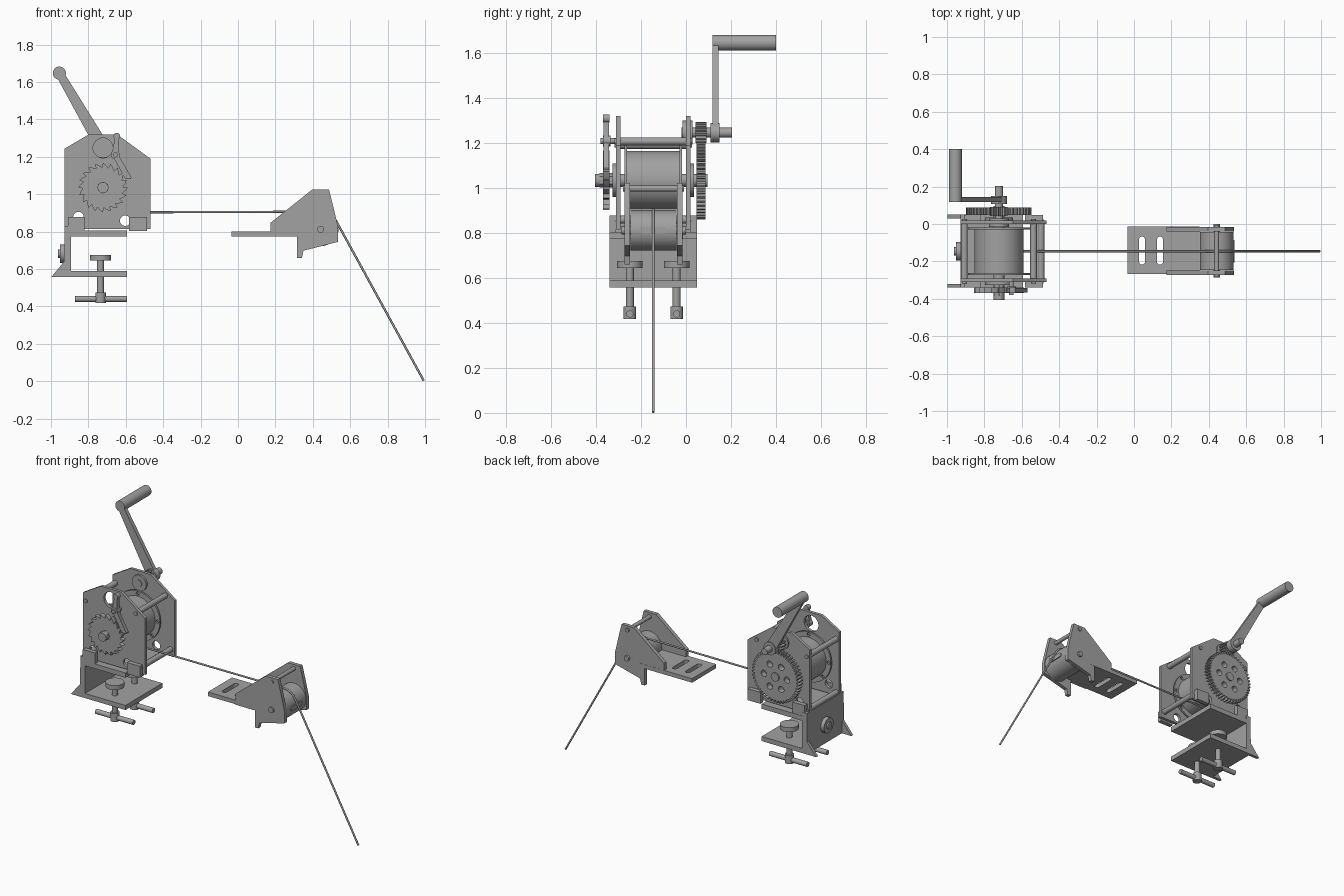
import bpy, math
from math import sin, cos, pi
from mathutils import Vector

if "Cube" in bpy.data.objects:
    bpy.data.objects.remove(bpy.data.objects["Cube"], do_unlink=True)

grey = bpy.data.materials.new("steel grey")
grey.use_nodes = True
grey.diffuse_color = (0.36, 0.36, 0.36, 1)
grey.node_tree.nodes["Principled BSDF"].inputs["Base Color"].default_value = grey.diffuse_color

MID = -0.146                      # centre plane of the winch
DRUM = (-0.722, 1.035)            # drum axle in x, z
CRANK = (-0.722, 1.247)           # crank axle in x, z
ROLLER = (0.442, 0.812)           # fairlead roller in x, z


def flip(y):
    return 2 * MID - y


def finish(ob):
    ob.data.materials.clear()
    ob.data.materials.append(grey)
    bpy.ops.object.select_all(action="DESELECT")
    ob.select_set(True)
    bpy.context.view_layer.objects.active = ob
    bpy.ops.object.shade_smooth_by_angle(angle=math.radians(35))
    return ob


def circle(c, r, n=32):
    return [(c[0] + r * cos(2 * pi * i / n), c[1] + r * sin(2 * pi * i / n)) for i in range(n)]


def ring(c, radius, r, n):
    return [circle(p, r, 16) for p in circle(c, radius, n)]


def slot(c, length, r):
    half = [(r * cos(a * pi / 8), length / 2 - r + r * sin(a * pi / 8)) for a in range(9)]
    return [(c[0] + u, c[1] + v) for u, v in half] + [(c[0] - u, c[1] - v) for u, v in half]


def plate(name, outline, lo, hi, holes=(), upright=True):
    """Outline with holes; upright spans y from lo to hi, otherwise z from lo to hi."""
    cu = bpy.data.curves.new(name, "CURVE")
    cu.dimensions, cu.fill_mode = "2D", "BOTH"
    cu.extrude = (hi - lo) / 2
    for pts in [outline, *holes]:
        sp = cu.splines.new("POLY")
        sp.points.add(len(pts) - 1)
        for p, (u, v) in zip(sp.points, pts):
            p.co = (u, v, 0, 1)
        sp.use_cyclic_u = True
    tmp = bpy.data.objects.new(name, cu)
    bpy.context.collection.objects.link(tmp)
    mesh = bpy.data.meshes.new_from_object(tmp.evaluated_get(bpy.context.evaluated_depsgraph_get()))
    bpy.data.objects.remove(tmp)
    ob = bpy.data.objects.new(name, mesh)
    bpy.context.collection.objects.link(ob)
    mid = (lo + hi) / 2
    ob.location = (0, mid, 0) if upright else (0, 0, mid)
    if upright:
        ob.rotation_euler = (pi / 2, 0, 0)
    return finish(ob)


def box(name, x, y, z):
    bpy.ops.mesh.primitive_cube_add(size=1, location=[sum(a) / 2 for a in (x, y, z)])
    ob = bpy.context.object
    ob.name = name
    ob.scale = [a[1] - a[0] for a in (x, y, z)]
    return finish(ob)


def rod(name, a, b, r, n=32):
    a, b = Vector(a), Vector(b)
    bpy.ops.mesh.primitive_cylinder_add(vertices=n, radius=r, depth=(b - a).length, location=(a + b) / 2)
    ob = bpy.context.object
    ob.name = name
    ob.rotation_euler = (b - a).to_track_quat("Z", "Y").to_euler()
    return finish(ob)


def yrod(name, c, r, y0, y1, n=32):
    return rod(name, (c[0], y0, c[1]), (c[0], y1, c[1]), r, n)


def gear(c, r, depth, teeth, profile):
    """Toothed outline; profile lists (fraction of pitch, fraction of depth)."""
    out = []
    for t in range(teeth):
        for f, d in profile:
            a = 2 * pi * (t + f) / teeth
            out.append((c[0] + (r - depth * d) * cos(a), c[1] + (r - depth * d) * sin(a)))
    return out


SPUR = [(0, 1), (0.3, 1), (0.42, 0), (0.78, 0), (0.9, 1)]
SAW = [(0, 0), (0.12, 1), (0.55, 0.5)]

# Winch side plates
side = [(-0.928, 0.815), (-0.468, 0.815), (-0.468, 1.19), (-0.647, 1.32), (-0.797, 1.32), (-0.928, 1.243)]
low_holes = [circle((-0.853, 0.878), 0.028), circle((-0.603, 0.858), 0.028)]
plate("front_side_plate", side, -0.311, -0.291, low_holes + [circle(CRANK, 0.053)])
plate("back_side_plate", side, -0.001, 0.019, low_holes)

# Spacer bars between the plates, with bolt ends
for i, c in enumerate([(-0.907, 1.193), (-0.537, 1.208), (-0.497, 0.86), (-0.907, 0.836)]):
    yrod(f"spacer_bar_{i}", c, 0.018, -0.291, -0.001)
    yrod(f"spacer_bolt_{i}", c, 0.013, -0.318, 0.026)

# Drum with drilled flanges, axle and bearing discs
yrod("drum", DRUM, 0.131, -0.27, -0.02, 64)
for name, y in (("front", -0.274), ("back", -0.03)):
    plate(name + "_drum_flange", circle(DRUM, 0.165, 64), y, y + 0.012, ring(DRUM, 0.148, 0.011, 8))
yrod("drum_axle", DRUM, 0.029, -0.405, 0.095)
yrod("front_bearing", DRUM, 0.075, -0.327, -0.311)
yrod("back_bearing", DRUM, 0.075, 0.019, 0.035)
yrod("front_axle_nut", DRUM, 0.032, -0.385, -0.327, 6)

# Gears and ratchet
plate("ratchet_wheel", gear(DRUM, 0.133, 0.025, 20, SAW), -0.369, -0.34)
plate("large_gear", gear(DRUM, 0.175, 0.018, 48, SPUR), 0.047, 0.087, ring(DRUM, 0.085, 0.021, 6))
plate("small_gear", gear(CRANK, 0.047, 0.016, 13, SPUR), 0.042, 0.092)

# Ratchet pawl
pivot, knob = (-0.656, 1.21), (-0.648, 1.31)
plate("pawl", [(-0.675, 1.215), (-0.66, 1.185), (-0.605, 1.085), (-0.572, 1.08), (-0.57, 1.09),
               (-0.636, 1.205), (-0.638, 1.3), (-0.658, 1.3)], -0.367, -0.342)
yrod("pawl_knob", knob, 0.018, -0.37, -0.34)
yrod("pawl_boss", pivot, 0.024, -0.37, -0.335)
yrod("pawl_pivot", pivot, 0.013, -0.38, -0.3)

# Crank
yrod("crank_axle", CRANK, 0.022, -0.02, 0.204)
yrod("crank_bushing", CRANK, 0.053, -0.015, 0.03)
yrod("crank_hub", CRANK, 0.043, 0.108, 0.15)
grip = (-0.955, 1.647)
along = (Vector(grip) - Vector(CRANK)).normalized()
across = Vector((-along.y, along.x))
plate("crank_arm", [Vector(CRANK) + across * 0.036, Vector(CRANK) - across * 0.036,
                    Vector(grip) - across * 0.022, Vector(grip) + across * 0.022], 0.118, 0.144)
yrod("crank_handle", grip, 0.035, 0.118, 0.4)

# Mounting feet
for side_name, y in (("front", -0.34), ("back", flip(-0.311))):
    for i, (x0, x1) in enumerate([(-0.91, -0.82), (-0.583, -0.487)]):
        box(f"{side_name}_foot_{i}", (x0, x1), (y, y + 0.029), (0.82, 0.878))
        box(f"{side_name}_foot_base_{i}", (x0, min(x1, -0.594) if i == 0 else x1), (y, y + 0.029), (0.802, 0.822))

# Table clamp: C-shaped bracket, wings and wall boss
CL = (-0.34, 0.05)
box("clamp_top", (-0.928, -0.594), CL, (0.773, 0.805))
box("clamp_bottom", (-0.928, -0.594), CL, (0.557, 0.588))
box("clamp_wall", (-0.928, -0.893), CL, (0.557, 0.83))
for name, y in (("front", -0.34), ("back", 0.03)):
    plate(name + "_clamp_wing", [(-0.998, 0.557), (-0.893, 0.557), (-0.893, 0.77), (-0.928, 0.77),
                                 (-0.93, 0.64)], y, y + 0.02)
rod("clamp_boss", (-0.953, MID, 0.682), (-0.92, MID, 0.682), 0.05)
rod("clamp_boss_pin", (-0.962, MID, 0.682), (-0.92, MID, 0.682), 0.022)

# Clamp screws with pads and T handles
for i, y in enumerate((-0.25, -0.042)):
    x = -0.735
    rod(f"screw_{i}", (x, y, 0.44), (x, y, 0.65), 0.018)
    rod(f"screw_pad_{i}", (x, y, 0.645), (x, y, 0.675), 0.057)
    rod(f"screw_head_{i}", (x, y, 0.418), (x, y, 0.474), 0.028)
    rod(f"screw_bar_{i}", (x - 0.137, y, 0.44), (x + 0.141, y, 0.44), 0.016)

# Fairlead: slotted base, cheeks, roller and pins
base = [(-0.035, -0.268), (0.35, -0.268), (0.35, -0.014), (-0.035, -0.014)]
plate("fairlead_base", base, 0.773, 0.8, [slot((x, -0.142), 0.15, 0.016) for x in (0.043, 0.139)], False)
cheek = [(0.174, 0.773), (0.316, 0.773), (0.316, 0.66), (0.342, 0.66), (0.35, 0.698), (0.535, 0.745),
         (0.535, 0.825), (0.508, 0.94), (0.487, 1.024), (0.396, 1.024), (0.174, 0.847)]
for name, y in (("front", -0.274), ("back", -0.04)):
    plate(name + "_fairlead_cheek", cheek, y, y + 0.025)
yrod("fairlead_roller", ROLLER, 0.09, -0.247, -0.042, 64)
yrod("roller_pin", ROLLER, 0.018, -0.286, 0.0)
yrod("guard_pin", (0.442, 0.998), 0.013, -0.28, -0.008)
loop = [(MID + v, 0.812 + u) for u, v in slot((0, 0), 0.12, 0.015)]
rope_eye = plate("rope_eye", loop, -0.004, 0.004)
rope_eye.rotation_euler = (pi / 2, 0, pi / 2)
rope_eye.location = (0.533, 0, 0)

# Rope: off the drum, over the roller and down to the ground
rope = bpy.data.curves.new("rope", "CURVE")
rope.dimensions, rope.bevel_depth, rope.bevel_resolution, rope.use_fill_caps = "3D", 0.006, 2, True
path = [(-0.722, 0.903)] + [(ROLLER[0] + 0.094 * cos(a), ROLLER[1] + 0.094 * sin(a))
                            for a in (pi / 2 - k * pi / 18 for k in range(7))] + [(0.993, 0.003)]
sp = rope.splines.new("POLY")
sp.points.add(len(path) - 1)
for p, (x, z) in zip(sp.points, path):
    p.co = (x, MID, z, 1)
rope.materials.append(grey)
bpy.context.collection.objects.link(bpy.data.objects.new("rope", rope))
